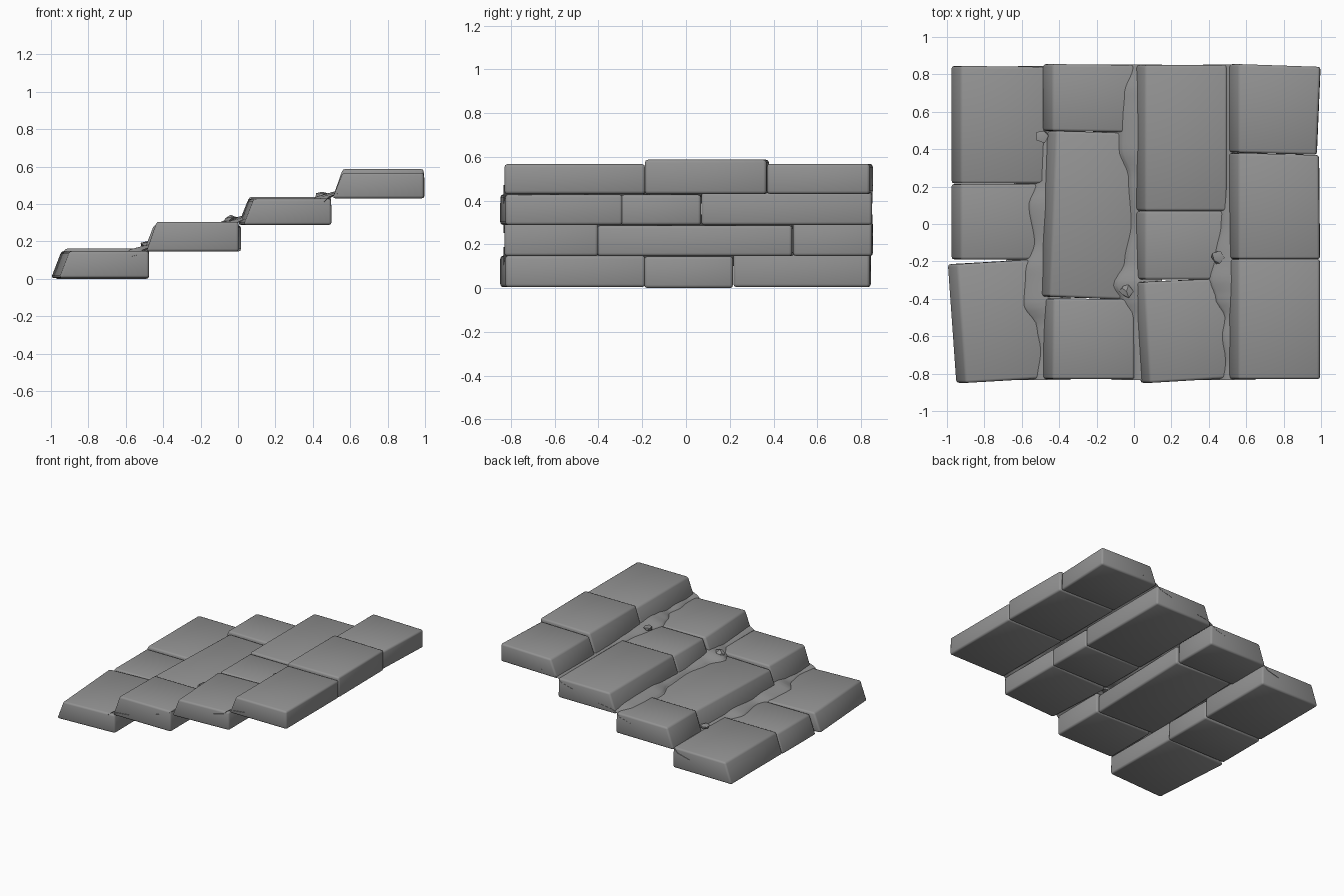
import bpy, bmesh, math, random
from mathutils import Vector

if "Cube" in bpy.data.objects:
    bpy.data.objects.remove(bpy.data.objects["Cube"])

random.seed(4)

grey = bpy.data.materials.new("dark_stone")
grey.diffuse_color = (0.29, 0.29, 0.29, 1)
grey.use_nodes = True
grey.node_tree.nodes["Principled BSDF"].inputs["Base Color"].default_value = grey.diffuse_color


def finish(name, bm, bevel=0, sharp=None):
    bmesh.ops.recalc_face_normals(bm, faces=bm.faces)
    me = bpy.data.meshes.new(name)
    bm.to_mesh(me)
    bm.free()
    ob = bpy.data.objects.new(name, me)
    bpy.context.collection.objects.link(ob)
    me.materials.append(grey)
    for p in me.polygons:
        p.use_smooth = True
    if bevel:
        m = ob.modifiers.new("rounded", 'BEVEL')
        m.width = bevel
        m.segments = 2
        m.limit_method = 'ANGLE'
    if sharp:
        bpy.ops.object.select_all(action='DESELECT')
        ob.select_set(True)
        bpy.context.view_layer.objects.active = ob
        bpy.ops.object.shade_smooth_by_angle(angle=math.radians(sharp))
    return ob


def stone(name, front, back, z0, z1, slope=0.055):
    """front / back: (x, y low), (x, y high) of the stone's plan"""
    plan = [front[0], back[0], back[1], front[1]]
    bm = bmesh.new()
    lo = [bm.verts.new((x, y, z0)) for x, y in plan]
    hi = [bm.verts.new((x + (slope if i in (0, 3) else -0.002), y, z1))
          for i, (x, y) in enumerate(plan)]
    bm.faces.new(lo[::-1])
    bm.faces.new(hi)
    for i in range(4):
        j = (i + 1) % 4
        bm.faces.new((lo[i], lo[j], hi[j], hi[i]))
    return finish(name, bm, 0.014)


# Stones of each step: front-edge ends, back-edge ends, bottom and top height
steps = [
    [(((-0.955, -0.85), (-1.0, -0.215)), ((-0.475, -0.825), (-0.48, -0.186)), 0.004, 0.148),
     (((-0.98, -0.19), (-0.98, 0.215)), ((-0.475, -0.19), (-0.475, 0.215)), 0.0, 0.145),
     (((-0.98, 0.217), (-0.98, 0.845)), ((-0.475, 0.217), (-0.475, 0.84)), 0.004, 0.162)],
    [(((-0.49, -0.83), (-0.485, -0.398)), ((0.005, -0.83), (0.005, -0.402)), 0.146, 0.305),
     (((-0.505, -0.388), (-0.47, 0.498)), ((-0.01, -0.405), (0.017, 0.485)), 0.146, 0.287),
     (((-0.49, 0.497), (-0.49, 0.855)), ((0.005, 0.49), (0.005, 0.85)), 0.146, 0.305)],
    [(((0.03, -0.85), (0.0, -0.31)), ((0.5, -0.825), (0.5, -0.29)), 0.288, 0.428),
     (((0.005, -0.297), (0.005, 0.069)), ((0.5, -0.297), (0.5, 0.069)), 0.288, 0.427),
     (((0.005, 0.07), (0.005, 0.85)), ((0.5, 0.07), (0.5, 0.85)), 0.288, 0.438)],
    [(((0.505, -0.83), (0.505, -0.187)), ((0.995, -0.83), (0.995, -0.187)), 0.43, 0.567),
     (((0.505, -0.188), (0.505, 0.38)), ((0.995, -0.188), (0.99, 0.368)), 0.43, 0.587),
     (((0.505, 0.382), (0.505, 0.855)), ((0.978, 0.37), (0.998, 0.84)), 0.43, 0.568)],
]
for r, row in enumerate(steps):
    for c, (f, b, z0, z1) in enumerate(row):
        stone(f"step_{r + 1}_stone_{c + 1}", f, b, z0, z1)

# Sloping dirt sheets between steps: (y, x where the dirt meets the tread)
dirt = [
    (-0.48, 0.147, [(-0.835, -0.52), (-0.68, -0.50), (-0.55, -0.52), (-0.43, -0.59),
                    (-0.25, -0.58), (-0.1, -0.53), (0.1, -0.56), (0.22, -0.52),
                    (0.5, -0.50), (0.6, -0.51), (0.845, -0.50)]),
    (0.01, 0.297, [(-0.835, 0.0), (-0.5, -0.01), (-0.4, -0.06), (-0.33, -0.10),
                   (-0.2, -0.04), (0.0, -0.005), (0.25, -0.02), (0.4, -0.07),
                   (0.55, -0.07), (0.7, -0.06), (0.852, -0.01)]),
    (0.51, 0.431, [(-0.835, 0.48), (-0.74, 0.495), (-0.6, 0.475), (-0.5, 0.49),
                   (-0.4, 0.44), (-0.3, 0.41), (-0.17, 0.44), (0.0, 0.47),
                   (0.2, 0.49), (0.5, 0.495), (0.852, 0.49)]),
]


def edge_at(pts, y):
    for (a, xa), (b, xb) in zip(pts, pts[1:]):
        if y <= b:
            t = (y - a) / (b - a)
            t = t * t * (3 - 2 * t)
            return xa + (xb - xa) * t
    return pts[-1][1]


for k, (riser, tread, pts) in enumerate(dirt):
    bm = bmesh.new()
    rows = []
    n = 60
    for i in range(n + 1):
        y = pts[0][0] + (pts[-1][0] - pts[0][0]) * i / n
        e = edge_at(pts, y)
        section = [(e - 0.12, -0.045), (e - 0.02, -0.02), (e, 0.0), (e + 0.012, 0.01),
                   (riser + 0.03, 0.014 + 0.22 * (riser + 0.03 - e)), (riser + 0.14, 0.04)]
        rows.append([bm.verts.new((x, y, tread + z)) for x, z in section])
    for a, b in zip(rows, rows[1:]):
        for j in range(5):
            bm.faces.new((a[j], a[j + 1], b[j + 1], b[j]))
    for f in bm.faces:
        f.normal_update()
    finish(f"dirt_{k + 1}", bm)

# Small broken pebbles lying in the dirt
for k, (loc, size) in enumerate([((-0.49, 0.47, 0.182), 0.042), ((-0.04, -0.36, 0.318), 0.042),
                                 ((0.45, -0.18, 0.447), 0.042)]):
    bm = bmesh.new()
    bmesh.ops.create_icosphere(bm, subdivisions=1, radius=size)
    for v in bm.verts:
        v.co = v.co * random.uniform(0.65, 1.1)
        v.co.z *= 0.55
        v.co += Vector(loc)
    finish(f"pebble_{k + 1}", bm, sharp=30)
